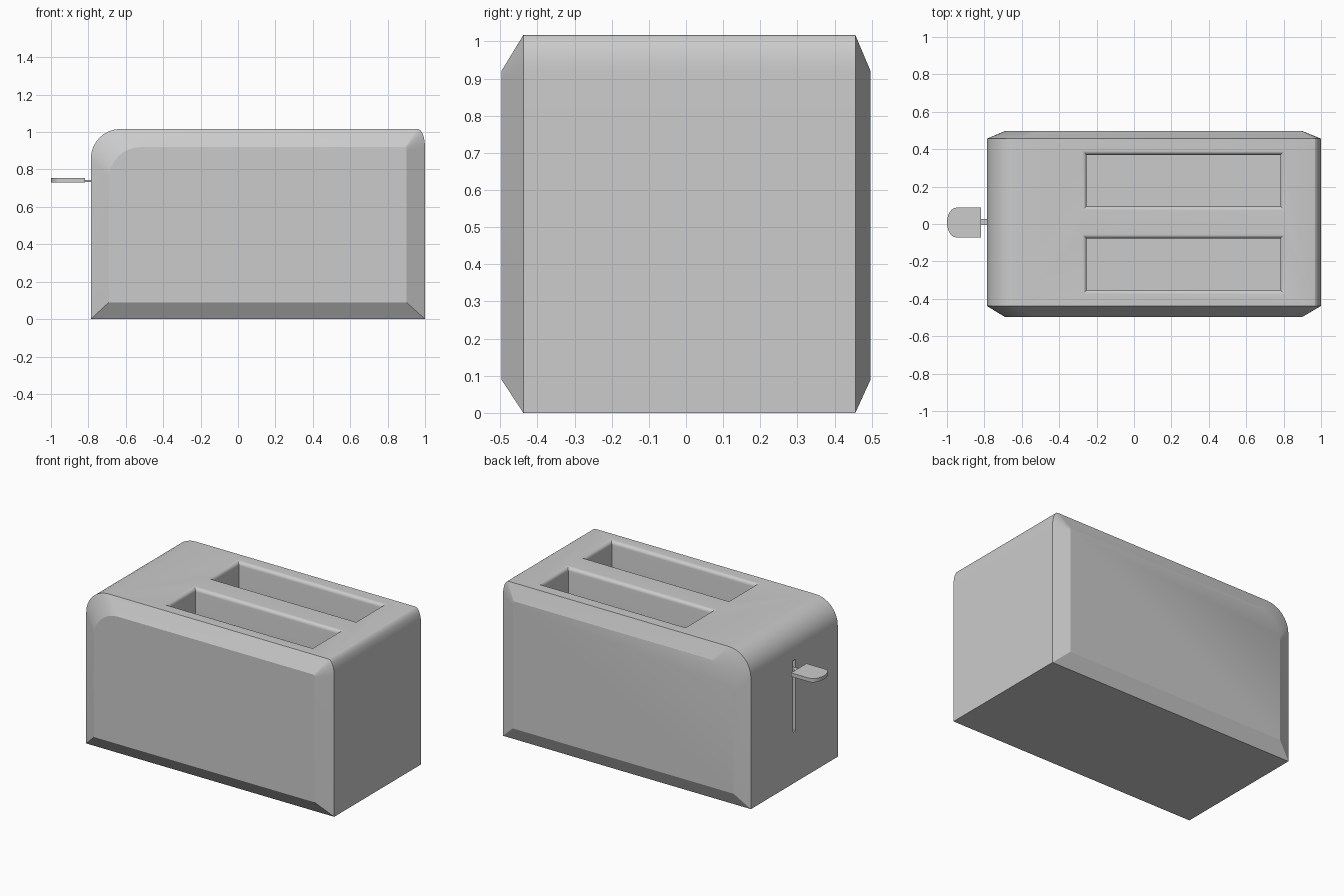
import bpy, bmesh
from math import sin, cos, pi, radians

if "Cube" in bpy.data.objects:
    bpy.data.objects.remove(bpy.data.objects["Cube"])


def loft(name, loops):
    """Solid from a stack of equal-length closed loops, capped at both ends."""
    bm = bmesh.new()
    rings = [[bm.verts.new(p) for p in loop] for loop in loops]
    n = len(rings[0])
    for a, b in zip(rings, rings[1:]):
        for i in range(n):
            j = (i + 1) % n
            bm.faces.new((a[i], a[j], b[j], b[i]))
    bm.faces.new(rings[0][::-1])
    bm.faces.new(rings[-1])
    bmesh.ops.recalc_face_normals(bm, faces=bm.faces)
    mesh = bpy.data.meshes.new(name)
    bm.to_mesh(mesh)
    bm.free()
    ob = bpy.data.objects.new(name, mesh)
    bpy.context.collection.objects.link(ob)
    return ob


def box(name, x0, x1, y0, y1, z0, z1):
    return loft(name, [[(x0, y0, z), (x1, y0, z), (x1, y1, z), (x0, y1, z)]
                       for z in (z0, z1)])


def activate(ob):
    bpy.ops.object.select_all(action='DESELECT')
    ob.select_set(True)
    bpy.context.view_layer.objects.active = ob


def smooth(ob, angle):
    activate(ob)
    bpy.ops.object.shade_smooth_by_angle(angle=radians(angle))


def cut(ob, cutter):
    cutter.hide_render = True
    mod = ob.modifiers.new("cut", 'BOOLEAN')
    mod.operation = 'DIFFERENCE'
    mod.solver = 'EXACT'
    mod.object = cutter
    activate(ob)
    bpy.ops.object.modifier_apply(modifier=mod.name)
    bpy.data.objects.remove(cutter, do_unlink=True)


TOP = 1.017


def side_profile(y, x0, x1, z0, z1, left, right, seg=8):
    """Side outline with rounded (elliptical) top corners."""
    pts = [(x0, y, z0), (x1, y, z0)]
    for cx, (rx, rz), start in ((x1 - right[0], right, 0), (x0 + left[0], left, pi / 2)):
        for i in range(seg + 1):
            a = start + pi / 2 * i / seg
            pts.append((cx + rx * cos(a), y, z1 - rz + rz * sin(a)))
    return pts


# Body: wide centre section with chamfered front and back faces
def outer(y):
    return side_profile(y, -0.787, 1.0, 0, TOP, (0.16, 0.16), (0.04, 0.1))


def inner(y):
    return side_profile(y, -0.69, 0.9, 0.09, 0.92, (0.17, 0.17), (0.008, 0.02))


body = loft("toaster_body", [inner(-0.497), outer(-0.438), outer(0.456), inner(0.497)])


# Bread slots with rounded-over rims
def bread_slot(x0, x1, y0, y1, r=0.024, floor=0.15, seg=5):
    def rect(g, z):
        return [(x0 - g, y0 - g, z), (x1 + g, y0 - g, z), (x1 + g, y1 + g, z), (x0 - g, y1 + g, z)]
    loops = [rect(0, floor)]
    for i in range(seg + 1):
        a = pi / 2 * i / seg
        loops.append(rect(r * (1 - cos(a)), TOP - r + r * sin(a)))
    loops.append(rect(r, TOP + 0.1))
    return loft("slot_cutter", loops)


for y0, y1 in ((0.095, 0.37), (-0.353, -0.077)):
    cut(body, bread_slot(-0.253, 0.782, y0, y1))

# Narrow vertical track for the lever
cut(body, box("track_cutter", -0.9, -0.74, -0.005, 0.025, 0.335, 0.80))
smooth(body, 20)

# Lever: stem and D-shaped paddle
box("lever_stem", -0.83, -0.745, -0.006, 0.026, 0.734, 0.745)
outline = [(-0.817, -0.072), (-0.817, 0.087)]
for i in range(13):
    a = pi / 2 + pi * i / 12
    outline.append((-0.95 + 0.05 * cos(a), 0.0075 + 0.0795 * sin(a)))
paddle = loft("lever_paddle", [[(x, y, z) for x, y in outline] for z in (0.731, 0.755)])
smooth(paddle, 35)
